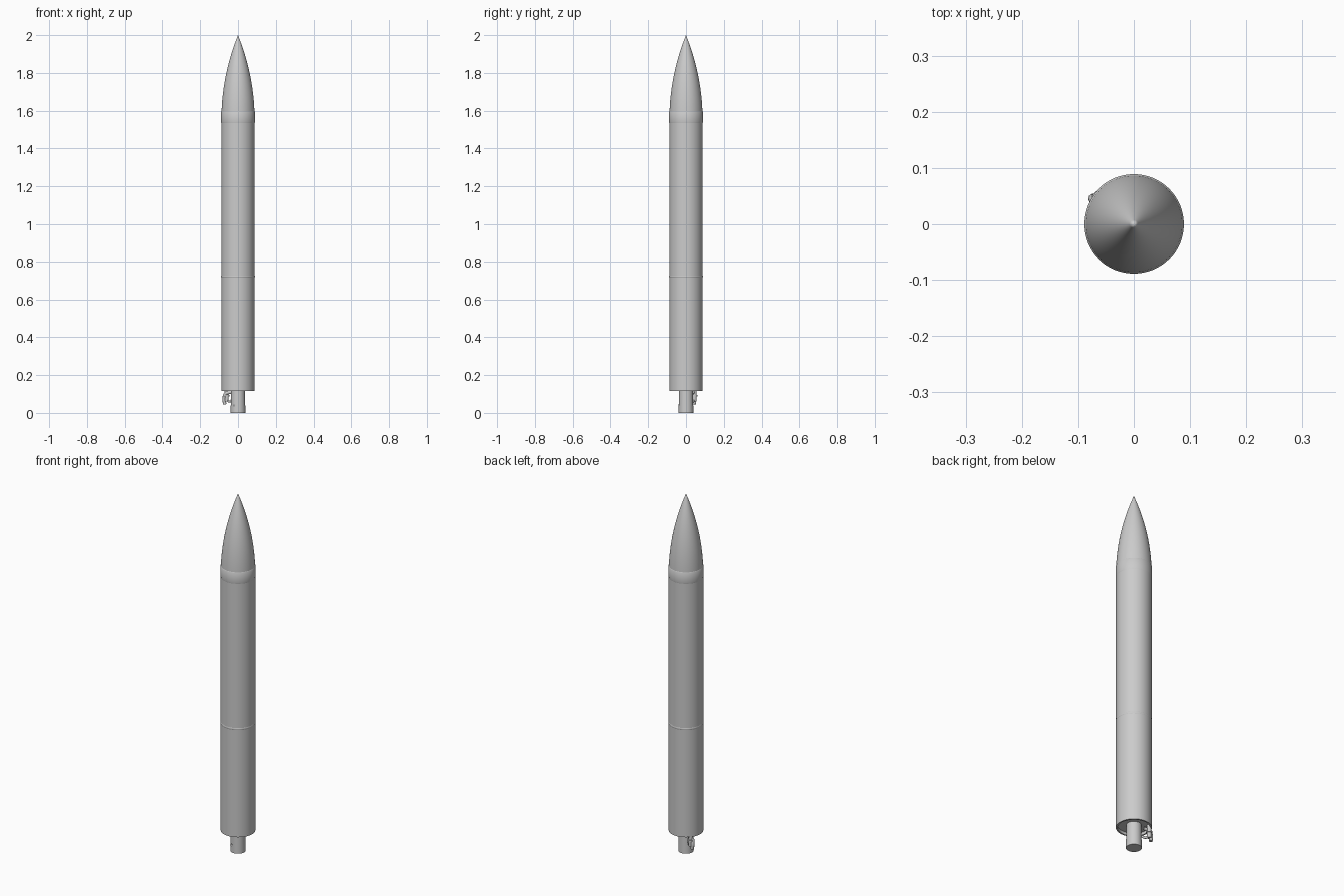
import bpy, bmesh, math
from mathutils import Vector

cube = bpy.data.objects.get("Cube")
if cube:
    bpy.data.objects.remove(cube, do_unlink=True)

grey = bpy.data.materials.new("light_grey")
grey.use_nodes = True
grey.diffuse_color = (0.6, 0.6, 0.6, 1)
grey.node_tree.nodes["Principled BSDF"].inputs["Base Color"].default_value = (0.6, 0.6, 0.6, 1)

R = 0.088


def finish(name, bm, loc=(0, 0, 0)):
    bmesh.ops.remove_doubles(bm, verts=bm.verts, dist=1e-6)
    bmesh.ops.recalc_face_normals(bm, faces=bm.faces)
    mesh = bpy.data.meshes.new(name)
    bm.to_mesh(mesh)
    bm.free()
    mesh.materials.append(grey)
    obj = bpy.data.objects.new(name, mesh)
    obj.location = loc
    bpy.context.collection.objects.link(obj)
    bpy.ops.object.select_all(action='DESELECT')
    obj.select_set(True)
    bpy.context.view_layer.objects.active = obj
    bpy.ops.object.shade_smooth_by_angle(angle=math.radians(35))
    return obj


def lathe(name, profile, steps=64, loc=(0, 0, 0)):
    """Spin a (radius, height) profile around the vertical axis."""
    bm = bmesh.new()
    vs = [bm.verts.new((r, 0, z)) for r, z in profile]
    es = [bm.edges.new(pair) for pair in zip(vs, vs[1:])]
    bmesh.ops.spin(bm, geom=vs + es, cent=(0, 0, 0), axis=(0, 0, 1),
                   angle=math.tau, steps=steps, use_merge=True)
    return finish(name, bm, loc)


def rod(name, start, end, radius):
    """Closed cylinder between two points."""
    start, end = Vector(start), Vector(end)
    axis = end - start
    bm = bmesh.new()
    bmesh.ops.create_cone(bm, cap_ends=True, segments=20, radius1=radius,
                          radius2=radius, depth=axis.length)
    bm.transform(axis.to_track_quat('Z', 'Y').to_matrix().to_4x4())
    return finish(name, bm, (start + end) / 2)


def pipe(name, points, radius):
    """Smooth bent tube through a few points."""
    curve = bpy.data.curves.new(name, 'CURVE')
    curve.dimensions = '3D'
    curve.bevel_depth = radius
    curve.bevel_resolution = 3
    curve.use_fill_caps = True
    spline = curve.splines.new('BEZIER')
    spline.bezier_points.add(len(points) - 1)
    for bp, co in zip(spline.bezier_points, points):
        bp.co = co
        bp.handle_left_type = bp.handle_right_type = 'AUTO'
    curve.materials.append(grey)
    obj = bpy.data.objects.new(name, curve)
    bpy.context.collection.objects.link(obj)
    return obj


# Body: lower and upper stages, with a recessed base behind a short skirt
lathe("lower_stage", [(0, 0.13), (0.08, 0.13), (0.08, 0.115), (R, 0.115), (R, 0.72)])
lathe("upper_stage", [(R, 0.72), (R, 1.54)])
lathe("stage_seam", [(R, 0.715), (R + 0.001, 0.717), (R + 0.001, 0.724), (R, 0.726)])

# Pointed nose with a gently curved side
base, tip = 1.54, 2.0
nose = [(R * (1 - (i / 24) ** 2.1), base + (tip - base) * i / 24) for i in range(25)]
lathe("nose_cone", nose)
lathe("nose_collar", [(R, 1.535), (R + 0.001, 1.54), (R + 0.001, 1.595), (R - 0.002, 1.6)])

# Engine bell with a closed end
lathe("engine_nozzle", [(0, 0.13), (0.037, 0.13), (0.039, 0.0), (0, 0.0)], 40)
rod("nozzle_port", (-0.015, -0.03, 0.04), (-0.015, -0.0385, 0.04), 0.007)

# Exhaust duct and pump beside the engine
px, py = -0.06, 0.045
rod("pump_body", (px, py, 0.06), (px, py, 0.13), 0.011)
rod("pump_flange", (px, py, 0.088), (px, py, 0.096), 0.016)
pipe("exhaust_duct", [(-0.035, 0.035, 0.11), (-0.066, 0.04, 0.1),
                      (-0.073, 0.045, 0.075), (-0.07, 0.045, 0.045)], 0.009)
pipe("feed_line", [(-0.03, 0.02, 0.07), (-0.045, 0.035, 0.06), (px, py, 0.07)], 0.006)
